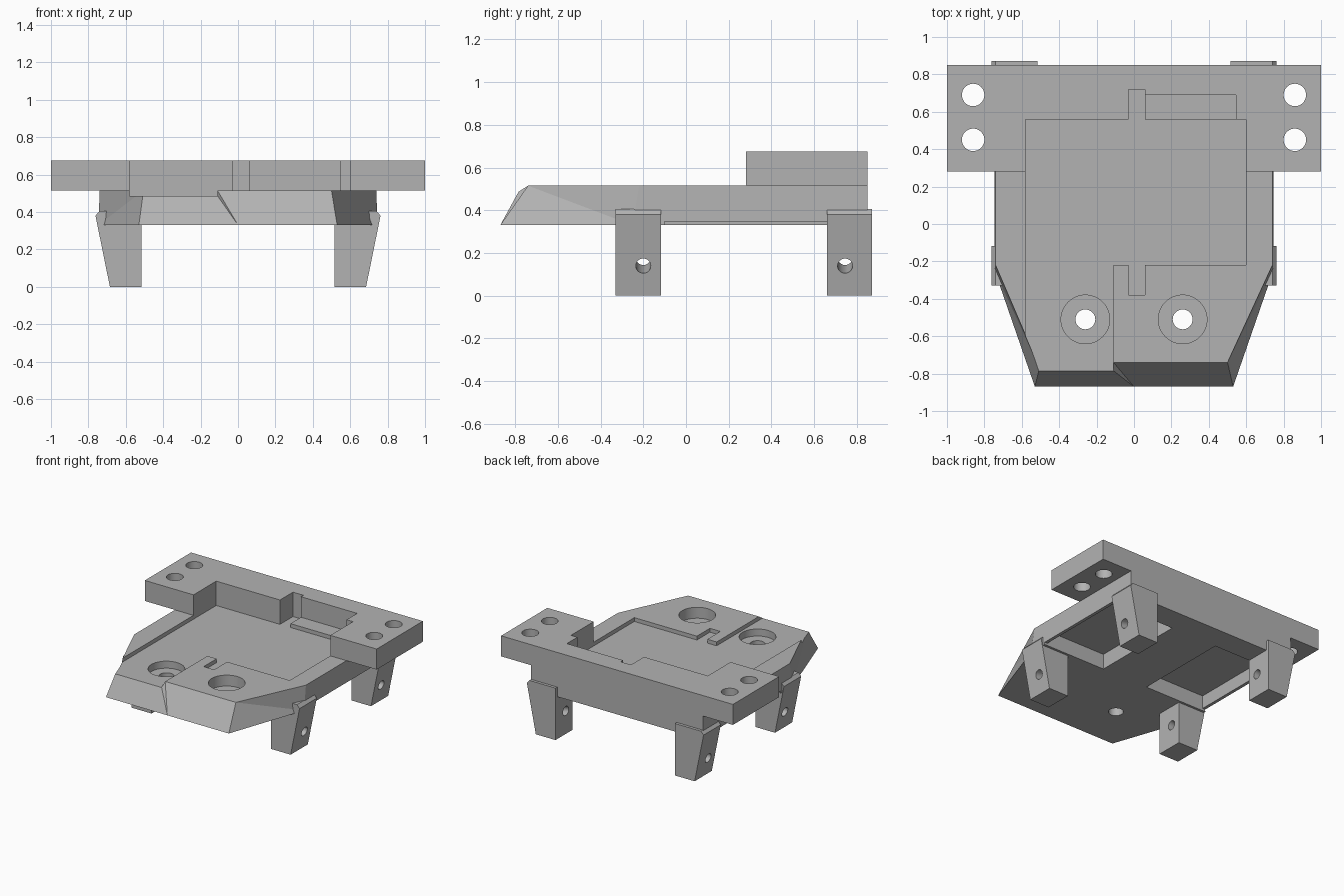
import bpy, bmesh, math
from mathutils import Matrix, Vector

cube = bpy.data.objects.get("Cube")
if cube:
    bpy.data.objects.remove(cube, do_unlink=True)

grey = bpy.data.materials.new("plain grey")
grey.use_nodes = True
colour = (0.45, 0.45, 0.45, 1)
grey.diffuse_color = colour
grey.node_tree.nodes["Principled BSDF"].inputs["Base Color"].default_value = colour


def finish(name, bm):
    bmesh.ops.recalc_face_normals(bm, faces=bm.faces[:])
    mesh = bpy.data.meshes.new(name)
    bm.to_mesh(mesh)
    bm.free()
    mesh.materials.append(grey)
    ob = bpy.data.objects.new(name, mesh)
    bpy.context.collection.objects.link(ob)
    return ob


def prism(name, outline, start, end, axis="z"):
    """Extrude an outline: (x, y) along z, or (x, z) along y."""
    bm = bmesh.new()
    place = (lambda a, b, h: (a, b, h)) if axis == "z" else (lambda a, b, h: (a, h, b))
    face = bm.faces.new([bm.verts.new(place(a, b, start)) for a, b in outline])
    new = bmesh.ops.extrude_face_region(bm, geom=[face])["geom"]
    moved = [v for v in new if isinstance(v, bmesh.types.BMVert)]
    bmesh.ops.translate(bm, verts=moved, vec=place(0, 0, end - start))
    return finish(name, bm)


def box(name, x0, x1, y0, y1, z0, z1):
    x0, x1 = sorted((x0, x1))
    return prism(name, [(x0, y0), (x1, y0), (x1, y1), (x0, y1)], z0, z1)


def rod(name, centre, radius, length, direction=(0, 0, 1)):
    bm = bmesh.new()
    turn = Vector((0, 0, 1)).rotation_difference(Vector(direction)).to_matrix().to_4x4()
    bmesh.ops.create_cone(bm, cap_ends=True, segments=48, radius1=radius, radius2=radius,
                          depth=length, matrix=Matrix.Translation(centre) @ turn)
    return finish(name, bm)


def cut(ob, cutters):
    """Subtract the cutters and bake the result."""
    for c in cutters:
        m = ob.modifiers.new("cut", "BOOLEAN")
        m.operation, m.solver, m.object = "DIFFERENCE", "EXACT", c
    bpy.context.view_layer.update()
    baked = bpy.data.meshes.new_from_object(
        ob.evaluated_get(bpy.context.evaluated_depsgraph_get()))
    ob.modifiers.clear()
    ob.data = baked


# Body plate: chamfered nose, with the two halves of the nose sloping differently
low, high = 0.33, 0.515
bottom = [(-.53, -.87), (0, -.87), (.53, -.87), (.745, -.25), (.745, .85), (-.745, .85), (-.745, -.25)]
top = [(-.505, -.7685), (-.13, -.7685), (-.11, -.74), (.5, -.74), (.74, -.22), (.74, .85),
       (-.74, .85), (-.74, -.22)]
bm = bmesh.new()
b = [bm.verts.new((x, y, low)) for x, y in bottom]
t = [bm.verts.new((x, y, high)) for x, y in top]
bm.faces.new(b)
bm.faces.new(t)
bm.faces.new((b[0], b[1], t[1], t[0]))
bm.faces.new((b[1], t[1], t[2]))
for i in range(1, 7):
    j = (i + 1) % 7
    bm.faces.new((b[i], b[j], t[(i + 2) % 8], t[i + 1]))
bmesh.ops.triangulate(bm, faces=[f for f in bm.faces if len(f.verts) == 4])
body = finish("body_plate", bm)

# Raised bar across the back
bar = box("back_bar", -1, 1, .28, .85, high, .675)

# Stepped recess in the top, open at the nose
recess = prism("recess_cutter", [
    (-.58, -1), (-.11, -1), (-.11, -.22), (-.03, -.22), (-.03, -.38), (.06, -.38), (.06, -.22),
    (.6, -.22), (.6, .56), (.06, .56), (.06, .72), (-.03, .72), (-.03, .56), (-.58, .56)], .485, .8)
ledge = box("ledge_cutter", .05, .545, .5, .69, .5, .8)

body_cutters, bar_cutters = [recess], [recess, ledge]
for s in (-1, 1):
    # Counterbored screw holes in the nose
    body_cutters.append(rod("bore_cutter", (s * .26, -.51, .63), .13, .4))
    body_cutters.append(rod("screw_cutter", (s * .26, -.51, .4), .053, .6))
    # Hollows under the body, with a thin outer lip
    body_cutters.append(box("hollow_cutter", s * .2, s * .72, -.1, .66, .2, .45))
    body_cutters.append(box("lip_cutter", s * .7, s * .9, -.1, .66, .2, .348))
    # Bolt holes at the ends of the bar
    for y in (.45, .69):
        bar_cutters.append(rod("bolt_cutter", (s * .86, y, .6), .06, .6))
cut(body, body_cutters)
cut(bar, bar_cutters)

# Four tapered legs with slanted pin holes
leg_cutters, legs = [], []
tilt = math.radians(11.3)
for s, side in ((1, "left"), (-1, "right")):
    profile = [(.515, 0), (.685, 0), (.762, .38), (.74, .405), (.515, .405)]
    for y, end in ((-.33, "front"), (.66, "rear")):
        leg = prism(f"{end}_{side}_leg", [(s * x, z) for x, z in profile], y, y + .212, "y")
        pin = rod("pin_cutter", (s * .61, y + .13 if end == "front" else y + .085, .16), .035, .6,
                  (s * math.cos(tilt), 0, -math.sin(tilt)))
        cut(leg, [pin])
        leg_cutters.append(pin)
        legs.append(leg)

for c in set(body_cutters + bar_cutters + leg_cutters):
    bpy.data.objects.remove(c, do_unlink=True)

# Smooth the round holes and keep the edges crisp
bpy.ops.object.select_all(action="DESELECT")
for ob in [body, bar] + legs:
    ob.select_set(True)
bpy.context.view_layer.objects.active = body
bpy.ops.object.shade_smooth_by_angle(angle=math.radians(12))
